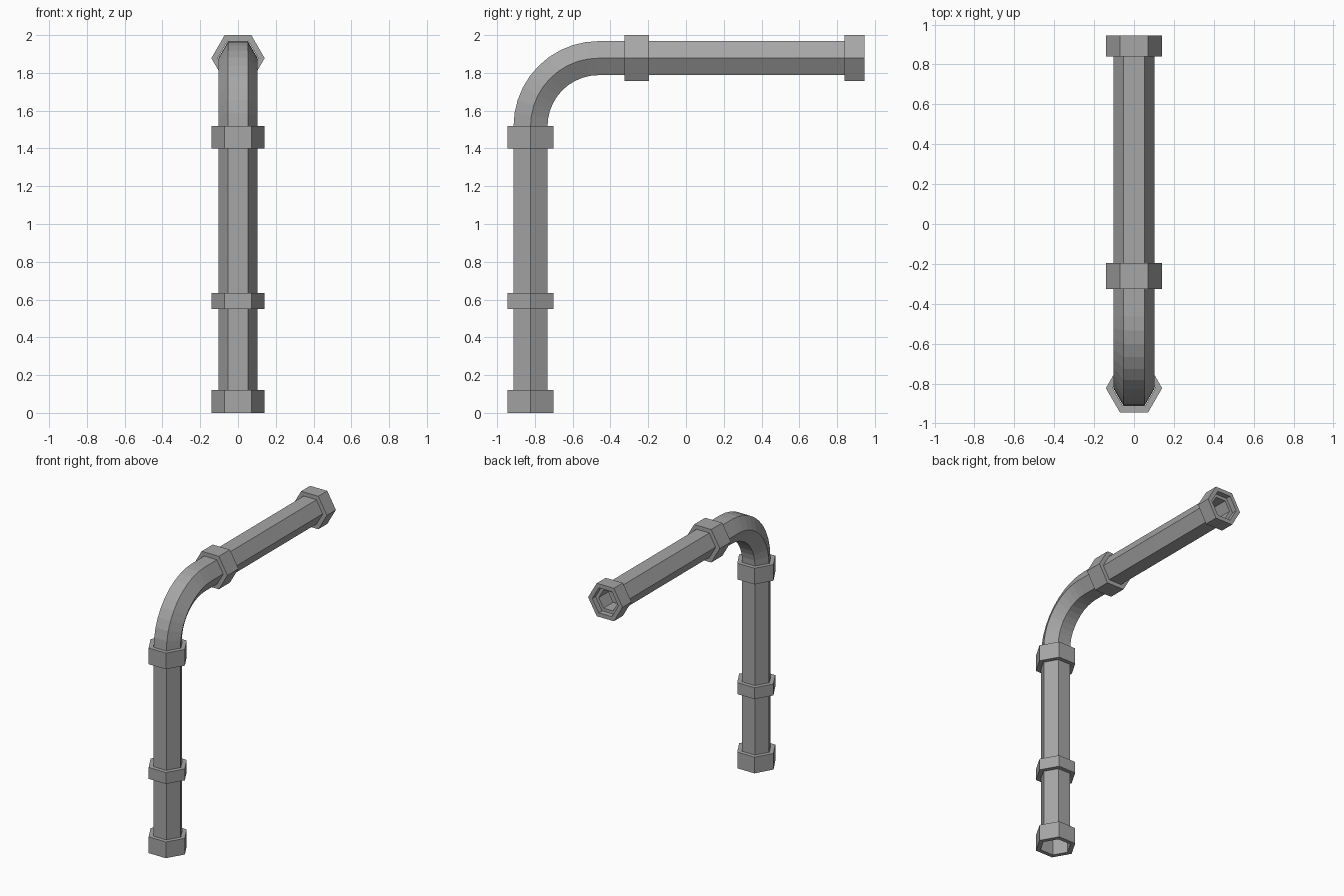
import bpy, bmesh
from math import sin, cos, pi
from mathutils import Vector

if "Cube" in bpy.data.objects:
    bpy.data.objects.remove(bpy.data.objects["Cube"])

Y0, ZT = -0.823, 1.878      # vertical and horizontal pipe axes
BEND = 0.36                 # bend radius of the axis
PIPE_R, HOLE_R, COLLAR_R = 0.104, 0.107, 0.141
END_Y = 0.945

# Dark grey metal
metal = bpy.data.materials.new("dark_metal")
metal.diffuse_color = (0.38, 0.38, 0.38, 1)
metal.use_nodes = True
metal.node_tree.nodes["Principled BSDF"].inputs["Base Color"].default_value = metal.diffuse_color


def loft(name, sections, closed=False):
    """Skin six-sided sections: (y, z, radius, tilt of the axis from vertical)."""
    bm = bmesh.new()
    rings = []
    for y, z, r, t in sections:
        side = Vector((0, cos(t), -sin(t)))
        rings.append([bm.verts.new(Vector((r * cos(k * pi / 3), y, z)) + side * r * sin(k * pi / 3))
                      for k in range(6)])
    pairs = list(zip(rings, rings[1:]))
    if closed:
        pairs.append((rings[-1], rings[0]))
    for a, b in pairs:
        for k in range(6):
            j = (k + 1) % 6
            bm.faces.new((a[k], a[j], b[j], b[k]))
    bmesh.ops.recalc_face_normals(bm, faces=bm.faces)
    mesh = bpy.data.meshes.new(name)
    bm.to_mesh(mesh)
    bm.free()
    mesh.materials.append(metal)
    obj = bpy.data.objects.new(name, mesh)
    bpy.context.collection.objects.link(obj)
    return obj


def collar(name, start, end, horizontal=False):
    """Hexagonal ring around the upright or the horizontal pipe."""
    def at(s, r):
        return (s, ZT, r, pi / 2) if horizontal else (Y0, s, r, 0)
    loft(name, [at(start, COLLAR_R), at(end, COLLAR_R), at(end, HOLE_R), at(start, HOLE_R)], True)


# Pipe: upright, quarter bend, horizontal run, then a recessed wall end
path = [(Y0, 0.01, PIPE_R, 0)]
steps = 10
for i in range(steps + 1):
    t = i / steps * pi / 2
    path.append((Y0 + BEND * (1 - cos(t)), ZT - BEND + BEND * sin(t), PIPE_R, t))
path += [(END_Y - 0.035, ZT, PIPE_R, pi / 2),
         (END_Y - 0.035, ZT, 0.078, pi / 2),
         (END_Y - 0.15, ZT, 0.078, pi / 2)]
loft("pipe", path)

# Collars on the upright
collar("bottom_collar", 0.0, 0.12)
collar("lower_joint_collar", 0.55, 0.635)
collar("bend_lower_collar", 1.40, 1.52)

# Collars on the horizontal run
collar("bend_upper_collar", -0.325, -0.195, True)
collar("end_collar", 0.84, END_Y, True)
